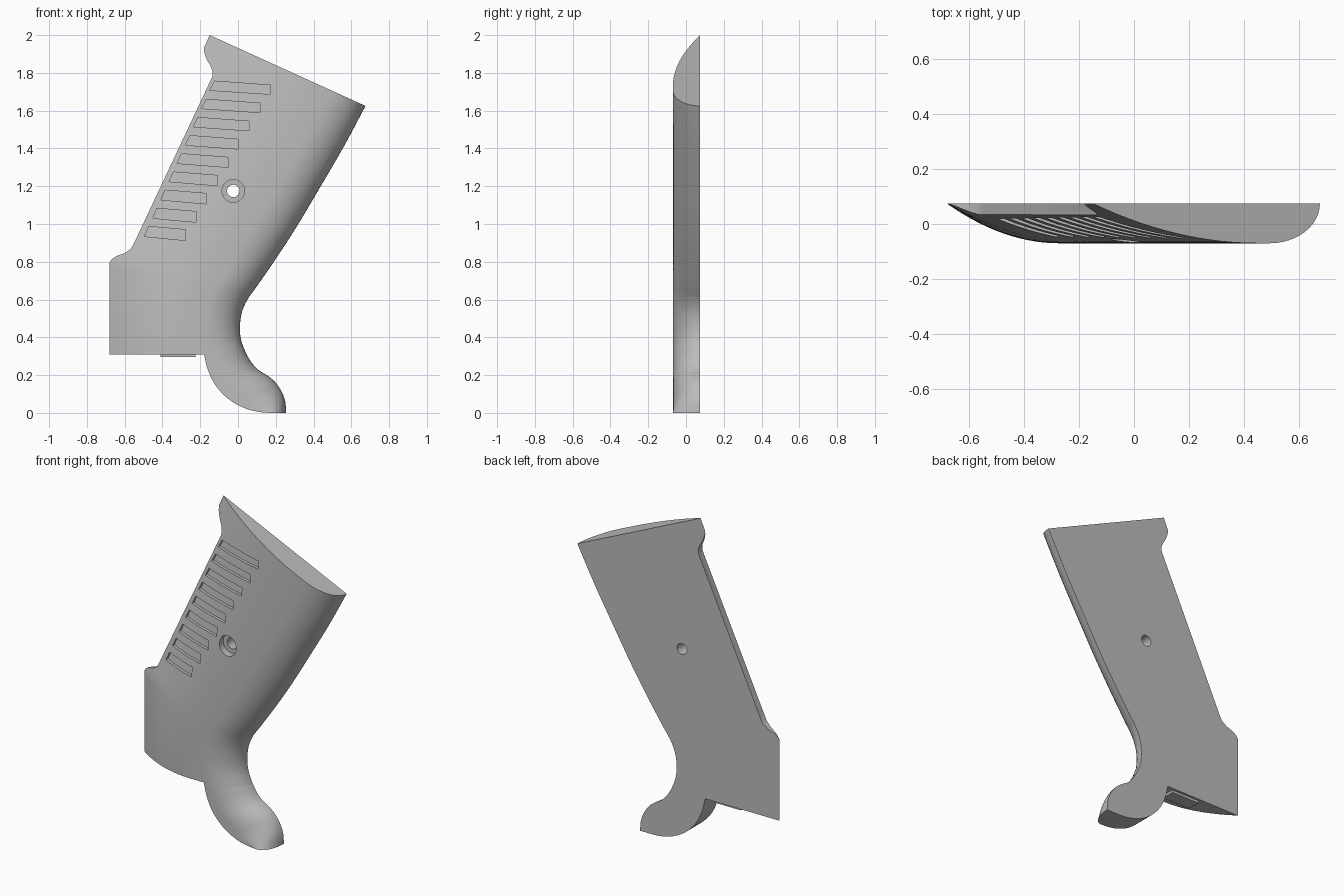
import bpy, bmesh, math
from mathutils import Vector
from mathutils.bvhtree import BVHTree

cube = bpy.data.objects.get("Cube")
if cube:
    bpy.data.objects.remove(cube, do_unlink=True)

BACK, FRONT = 0.075, -0.07
DEPTH = BACK - FRONT

grey = bpy.data.materials.new("matte_grey")
grey.use_nodes = True
grey.diffuse_color = (0.5, 0.5, 0.5, 1)
grey.node_tree.nodes["Principled BSDF"].inputs["Base Color"].default_value = (0.5, 0.5, 0.5, 1)


def make_object(name, bm):
    bmesh.ops.recalc_face_normals(bm, faces=bm.faces[:])
    mesh = bpy.data.meshes.new(name)
    bm.to_mesh(mesh)
    obj = bpy.data.objects.new(name, mesh)
    mesh.materials.append(grey)
    bpy.context.collection.objects.link(obj)
    return obj


def smooth_path(points, steps):
    """Catmull-Rom samples through 2D points."""
    pts = [Vector(p) for p in points]
    pts = [2 * pts[0] - pts[1]] + pts + [2 * pts[-1] - pts[-2]]
    out = []
    for a, b, c, d in zip(pts, pts[1:], pts[2:], pts[3:]):
        for i in range(steps):
            t = i / steps
            out.append(0.5 * (2 * b + (c - a) * t + (2 * a - 5 * b + 4 * c - d) * t ** 2
                              + (3 * b - a - 3 * c + d) * t ** 3))
    return out + [pts[-2]]


def straight_path(points, steps):
    pts = [Vector(p) for p in points]
    out = [a.lerp(b, i / steps) for a, b in zip(pts, pts[1:]) for i in range(steps)]
    return out + [pts[-1]]


def section(left, right, taper):
    """Half section: shallow taper (or upright wall) at left, round at right."""
    length = (right - left).length
    fillet = min(0.2, 0.9 * length) / length
    prof = []
    if taper:
        n = 14
        prof += [(taper * i / n, 1 - (1 - i / n) ** 2) for i in range(n + 1)]
    else:
        prof += [(0, 0), (0, 1)]
    n = 12
    for i in range(n + 1):
        a = math.pi / 2 * i / n
        prof.append((1 - fillet + fillet * math.sin(a), math.cos(a)))
    out = []
    for s, d in prof:
        p = left.lerp(right, s)
        out.append((p.x, BACK - DEPTH * d, p.y))
    return out


def loft(rows):
    bm = bmesh.new()
    rings = [[bm.verts.new(p) for p in row] for row in rows]
    n = len(rings[0])
    for a, b in zip(rings, rings[1:]):
        for i in range(n):
            j = (i + 1) % n
            bm.faces.new((a[i], a[j], b[j], b[i]))
    bm.faces.new(rings[0])
    bm.faces.new(rings[-1])
    return bm


def prism(outline, y0, y1):
    """Prism from an x-z outline; y1 may be one depth or one per point."""
    ends = y1 if isinstance(y1, list) else [y1] * len(outline)
    bm = bmesh.new()
    front = [bm.verts.new((x, y0, z)) for x, z in outline]
    back = [bm.verts.new((x, y, z)) for (x, z), y in zip(outline, ends)]
    n = len(outline)
    for i in range(n):
        j = (i + 1) % n
        bm.faces.new((front[i], front[j], back[j], back[i]))
    bm.faces.new(front)
    cap = bm.faces.new(back)
    if isinstance(y1, list):
        # split the uneven floor into strips between paired points
        bm.faces.remove(cap)
        for i in range(n // 2 - 1):
            bm.faces.new((back[i], back[i + 1], back[n - 2 - i], back[n - 1 - i]))
    return bm


def circle(cx, cz, r, n=40):
    return [(cx + r * math.cos(2 * math.pi * i / n), cz + r * math.sin(2 * math.pi * i / n))
            for i in range(n)]


def cut(target, bm):
    cutter = make_object("cutter", bm)
    cutter.hide_render = True
    mod = target.modifiers.new("cut", 'BOOLEAN')
    mod.operation = 'DIFFERENCE'
    mod.solver = 'EXACT'
    mod.object = cutter
    bpy.context.view_layer.objects.active = target
    bpy.ops.object.modifier_apply(modifier=mod.name)
    bpy.data.objects.remove(cutter, do_unlink=True)


# Grip body: left line and curved right edge, matched row by row
left_edge = [(-0.15, 2.0), (-0.256, 1.76), (-0.362, 1.52), (-0.468, 1.28), (-0.574, 1.04),
             (-0.68, 0.8), (-0.68, 0.7), (-0.68, 0.6), (-0.68, 0.5), (-0.68, 0.4), (-0.68, 0.31)]
right_edge = [(0.675, 1.625), (0.563, 1.415), (0.438, 1.2), (0.31, 0.985), (0.2, 0.815),
              (0.1, 0.67), (0.05, 0.6), (0.02, 0.53), (0.01, 0.45), (0.018, 0.38), (0.045, 0.31)]
lefts, rights = straight_path(left_edge, 4), smooth_path(right_edge, 4)
last = len(lefts) - 1
body_bm = loft([section(l, r, 0.73 - 0.16 * i / last)
                for i, (l, r) in enumerate(zip(lefts, rights))])
bmesh.ops.recalc_face_normals(body_bm, faces=body_bm.faces[:])
surface = BVHTree.FromBMesh(body_bm)
body = make_object("grip_body", body_bm)

# Recessed front strap between the top hook and the lower shoulder
cut(body, prism([(-0.2, 1.94), (-0.18, 1.93), (-0.178, 1.905), (-0.165, 1.87), (-0.142, 1.83),
                 (-0.134, 1.805), (-0.136, 1.78), (-0.545, 0.91), (-0.565, 0.87), (-0.6, 0.845),
                 (-0.645, 0.83), (-0.67, 0.812), (-0.69, 0.78), (-0.9, 0.78), (-0.9, 1.94)],
                -0.3, 0.3))

# Nine shallow side slots whose floors follow the surface
SLOTS, STRIPS = 9, 5
first = [Vector(p) for p in ((-0.124, 1.756), (0.172, 1.735), (0.172, 1.687), (-0.15, 1.708))]
final = [Vector(p) for p in ((-0.473, 0.987), (-0.278, 0.97), (-0.278, 0.913), (-0.495, 0.934))]
for k in range(SLOTS):
    a, b, c, d = [p.lerp(q, k / (SLOTS - 1)) for p, q in zip(first, final)]
    outline = [a.lerp(b, i / STRIPS) for i in range(STRIPS + 1)]
    outline += [c.lerp(d, i / STRIPS) for i in range(STRIPS + 1)]
    floor = []
    for p in outline:
        hit = surface.ray_cast(Vector((p.x, -1, p.y)), Vector((0, 1, 0)))[0]
        floor.append((hit.y if hit else 0) + 0.018)
    cut(body, prism([tuple(p) for p in outline], -0.2, floor))

# Counterbored screw hole
cut(body, prism(circle(-0.025, 1.175, 0.06), -0.2, -0.02))
cut(body, prism(circle(-0.025, 1.175, 0.033), -0.2, 0.2))

# Curled tail below the body
tail_left = [(-0.18, 0.31), (-0.162, 0.235), (-0.128, 0.16), (-0.08, 0.1), (-0.02, 0.052),
             (0.055, 0.018), (0.12, 0.004), (0.17, 0.0)]
tail_right = [(0.045, 0.31), (0.075, 0.262), (0.11, 0.226), (0.155, 0.198), (0.195, 0.165),
              (0.23, 0.115), (0.25, 0.06), (0.255, 0.0)]
tail = make_object("curled_tail", loft([section(l, r, 0) for l, r in
                                        zip(smooth_path(tail_left, 4), smooth_path(tail_right, 4))]))

# Small locating tab under the block
tab = make_object("bottom_tab", prism([(-0.41, 0.295), (-0.225, 0.295), (-0.225, 0.32),
                                       (-0.41, 0.32)], -0.02, 0.06))

# Smooth shading with crisp edges
for obj in (body, tail, tab):
    bpy.ops.object.select_all(action='DESELECT')
    obj.select_set(True)
    bpy.context.view_layer.objects.active = obj
    bpy.ops.object.shade_smooth_by_angle(angle=math.radians(30))
